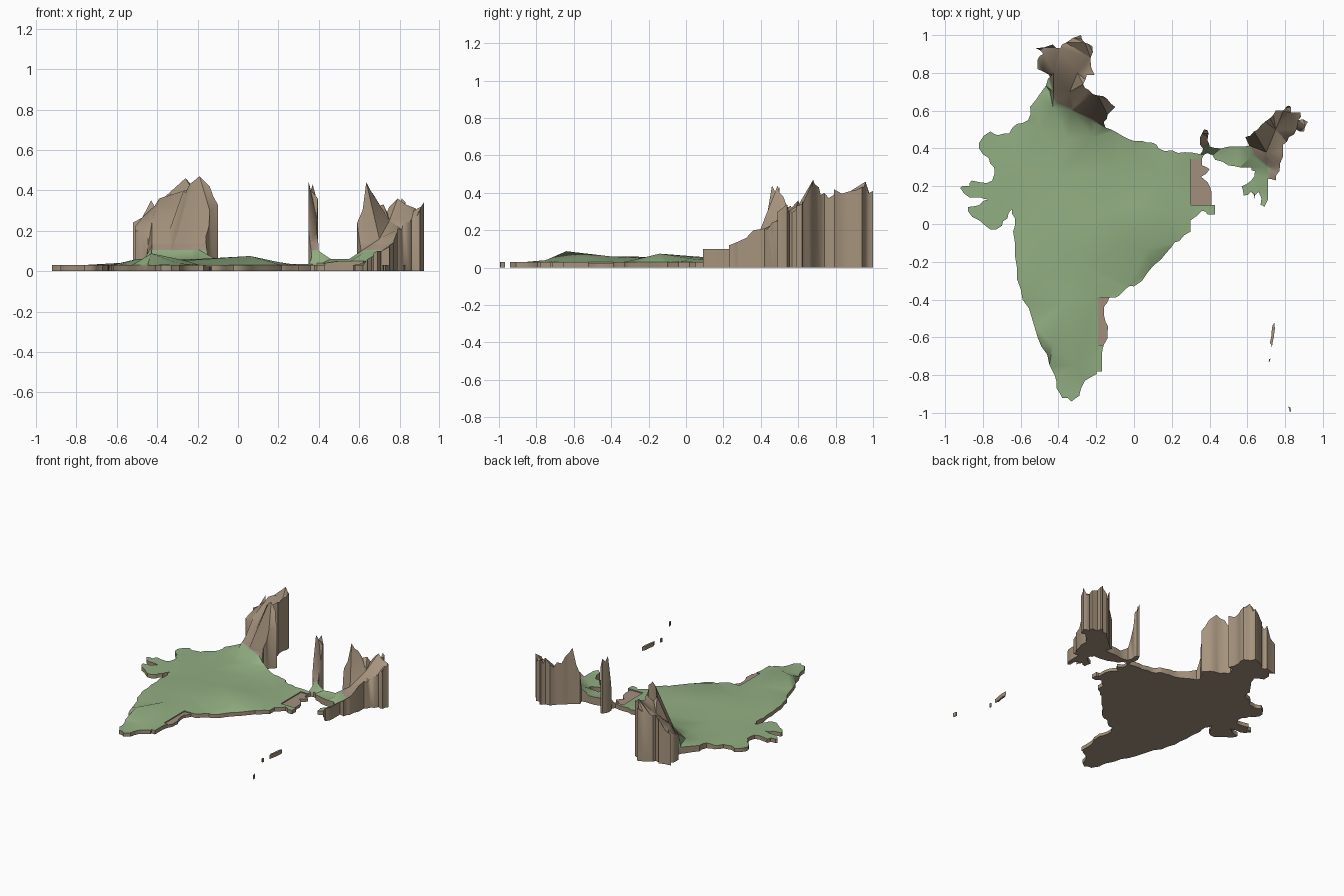
import bpy, bmesh, math, random
from mathutils import Vector
from mathutils.geometry import delaunay_2d_cdt

random.seed(4)
COAST = 0.03


def material(name, rgb):
    m = bpy.data.materials.new(name)
    m.diffuse_color = [(c / 255) ** 2.2 for c in rgb] + [1]
    return m


EARTH = material("earth_brown", (164, 146, 124))
GREEN = material("lowland_green", (145, 173, 129))
CLAY = material("clay_brown", (160, 141, 125))

# northern border, west to east: x, y, height
north = [(-.62, .53, .03), (-.56, .55, .04), (-.55, .62, .045), (-.49, .70, .05), (-.455, .77, .06),
         (-.45, .79, .2), (-.51, .82, .2), (-.51, .87, .22), (-.48, .90, .26), (-.52, .93, .24),
         (-.43, .95, .35), (-.39, .93, .36), (-.36, .96, .37), (-.28, 1.0, .41), (-.26, .96, .46),
         (-.22, .94, .43), (-.23, .88, .41), (-.21, .79, .42), (-.25, .79, .39), (-.27, .74, .4),
         (-.24, .71, .43), (-.19, .68, .47), (-.14, .66, .42), (-.10, .62, .33), (-.14, .58, .3),
         (-.16, .54, .17), (-.15, .51, .08), (-.10, .49, .06), (-.03, .45, .05), (.04, .44, .045),
         (.10, .43, .04), (.13, .40, .04), (.20, .39, .035), (.27, .38, .035), (.35, .37, .035)]
# eastern hills, clockwise from the narrow neck
east_hills = [(.365, .40, .08), (.35, .42, .2), (.35, .46, .44), (.37, .50, .43), (.395, .48, .36),
              (.39, .44, .2), (.40, .41, .1), (.46, .40, .06), (.55, .41, .06), (.61, .415, .1),
              (.59, .46, .24), (.635, .49, .44), (.67, .52, .38), (.72, .56, .33), (.75, .60, .32),
              (.79, .60, .36), (.81, .625, .36), (.83, .62, .34), (.83, .59, .33), (.88, .59, .31),
              (.87, .55, .3), (.92, .54, .34), (.90, .49, .3), (.86, .50, .26), (.82, .46, .24),
              (.79, .42, .21), (.79, .36, .2), (.77, .28, .14), (.75, .23, .12), (.71, .24, .1),
              (.71, .17, .1), (.69, .09, .1), (.67, .10, .09), (.66, .17, .07), (.64, .13, .05),
              (.62, .17, .03), (.58, .15, .03), (.57, .20, .03), (.62, .23, .04), (.64, .28, .05),
              (.62, .30, .05), (.56, .30, .05), (.50, .31, .05), (.43, .34, .04), (.39, .375, .04)]
# coasts
east_coast = [(.36, .345), (.30, .345), (.30, .10), (.43, .10), (.43, .05), (.39, .05), (.36, .07),
              (.30, .02), (.30, -.04), (.24, -.09), (.20, -.12), (.14, -.19), (.07, -.26), (0, -.33),
              (-.04, -.34), (-.08, -.38), (-.12, -.39), (-.19, -.39), (-.19, -.64), (-.16, -.64),
              (-.17, -.69), (-.17, -.78), (-.20, -.78), (-.21, -.80), (-.26, -.83), (-.29, -.91),
              (-.33, -.94), (-.38, -.92)]
west_coast = [(-.41, -.87), (-.42, -.80), (-.46, -.69), (-.51, -.60), (-.54, -.50), (-.59, -.40),
              (-.62, -.29), (-.63, -.17), (-.64, -.04), (-.63, .03), (-.645, .08), (-.67, .03),
              (-.70, -.01), (-.76, -.03), (-.82, .02), (-.88, .07), (-.88, .09), (-.82, .10),
              (-.77, .13), (-.81, .14), (-.87, .14), (-.92, .19), (-.91, .20), (-.87, .20),
              (-.86, .23), (-.81, .22), (-.75, .23), (-.74, .30), (-.77, .35), (-.82, .40),
              (-.82, .43), (-.76, .49), (-.72, .47), (-.66, .48)]
# inland spot heights
spots = [(-.43, -.64, .088), (.06, -.14, .075), (-.50, -.30, .06), (-.35, -.40, .06),
         (-.25, -.55, .05), (-.30, -.20, .05), (-.30, -.75, .04), (-.50, 0, .05), (-.20, .05, .06),
         (0, .10, .05), (.20, .05, .045), (-.10, .30, .04), (.15, .25, .04), (-.40, .25, .045),
         (-.60, .30, .04), (-.70, .10, .03), (-.35, .45, .045), (-.50, .50, .04), (0, .38, .04),
         (-.22, .46, .06), (-.50, .60, .05), (-.425, .80, .25), (-.425, .70, .13),
         (-.445, .70, .05), (-.43, .62, .07), (-.33, .60, .09), (-.20, .54, .11), (-.30, .80, .3),
         (-.34, .70, .2), (.62, .36, .09), (.55, .36, .05), (.48, .36, .05), (.70, .38, .16),
         (.70, .30, .09), (.78, .38, .2), (.75, .50, .25)]


def roughen(loop, amount):
    """Add a jittered midpoint to every ragged border segment."""
    out = []
    for p, q in zip(loop, loop[1:] + loop[:1]):
        p, q = Vector(p), Vector(q)
        out.append(p)
        d = q - p
        if abs(d.x) > .001 and abs(d.y) > .001 and d.length > .02:
            m = (p + q) / 2
            m += Vector((-d.y, d.x, 0)).normalized() * random.uniform(-amount, amount)
            if m.z > .15:
                m.z *= random.uniform(.88, 1.0)
            out.append(m)
    return out


def land(name, loop, inner=(), top_mat=None, rough=.01):
    """Solid block with flat base, upright sides and a triangulated relief on top."""
    loop = [p if len(p) == 3 else (*p, COAST) for p in loop]
    pts = roughen(loop, rough)
    n = len(pts)
    pts += [Vector(p) for p in inner]
    edges = [(i, (i + 1) % n) for i in range(n)]
    co, _, faces, orig, _, _ = delaunay_2d_cdt([p.xy for p in pts], edges, [], 1, 1e-5)
    bm = bmesh.new()
    vs = [bm.verts.new((c.x, c.y, pts[o[0]].z if o else COAST)) for c, o in zip(co, orig)]
    for f in faces:
        bm.faces.new([vs[i] for i in f])
    # cut the relief at the colour levels
    for z in (.105, .135):
        bmesh.ops.bisect_plane(bm, geom=bm.verts[:] + bm.edges[:] + bm.faces[:],
                               plane_co=(0, 0, z), plane_no=(0, 0, 1))
    top = bm.faces[:]
    for f in top:
        z = f.calc_center_median().z
        f.material_index = top_mat if top_mat is not None else (1 if z < .105 else 2 if z < .135 else 0)
    # base and side walls
    rim = [e for e in bm.edges if e.is_boundary]
    low = {v: bm.verts.new((v.co.x, v.co.y, 0)) for v in bm.verts[:] if v.link_faces}
    for f in top:
        bm.faces.new([low[v] for v in reversed(f.verts)])
    for e in rim:
        a, b = e.verts
        bm.faces.new([a, b, low[b], low[a]])
    bmesh.ops.delete(bm, geom=[v for v in bm.verts if not v.link_faces], context='VERTS')
    bmesh.ops.recalc_face_normals(bm, faces=bm.faces)
    me = bpy.data.meshes.new(name)
    bm.to_mesh(me)
    bm.free()
    for m in (EARTH, GREEN, CLAY):
        me.materials.append(m)
    ob = bpy.data.objects.new(name, me)
    bpy.context.collection.objects.link(ob)
    bpy.ops.object.select_all(action='DESELECT')
    ob.select_set(True)
    bpy.context.view_layer.objects.active = ob
    bpy.ops.object.shade_smooth_by_angle(angle=math.radians(40))
    return ob


land("mainland", north + east_hills + east_coast + west_coast, spots)

# low bare coastal plates
P = .022
delta = [(.30, .345), (.36, .345), (.36, .31), (.40, .29), (.355, .25), (.39, .22), (.41, .17), (.41, .10), (.30, .10)]
shore = [(-.19, -.39), (-.13, -.39), (-.16, -.44), (-.15, -.52), (-.14, -.57), (-.16, -.64), (-.19, -.64)]
land("delta_plate", [(x, y, P) for x, y in delta], top_mat=2)
land("shore_plate", [(x, y, P) for x, y in shore], top_mat=2)

# offshore islands
land("long_island", [(.745, -.52), (.73, -.55), (.72, -.63), (.73, -.655), (.74, -.60)], top_mat=0, rough=.003)
land("small_island", [(.715, -.715), (.722, -.712), (.72, -.728), (.713, -.728)], top_mat=0, rough=.001)
land("south_island", [(.817, -.967), (.826, -.968), (.832, -.993), (.825, -.995)], top_mat=0, rough=.001)
